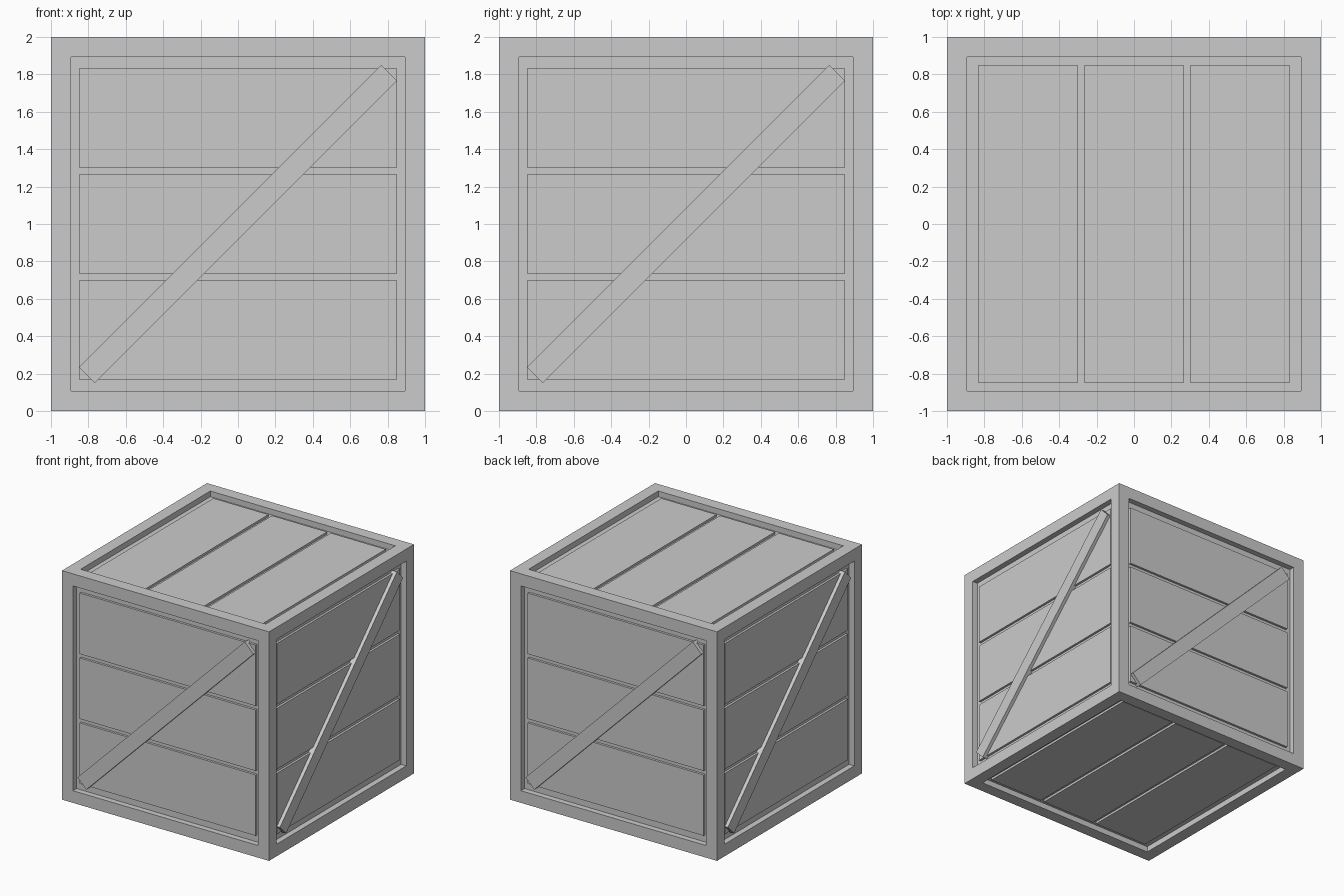
import bpy, bmesh
from math import pi, sqrt
from mathutils import Matrix, Vector

if "Cube" in bpy.data.objects:
    bpy.data.objects.remove(bpy.data.objects["Cube"])

HALF = 0.85        # half size of each framed opening
FLOOR = 0.95       # groove floor, measured from the crate centre
PLANK = 0.97       # plank surface
GAP = 0.035        # gap between planks
CENTRE = Matrix.Translation((0, 0, 1))


def finish(bm, name):
    mesh = bpy.data.meshes.new(name)
    bmesh.ops.recalc_face_normals(bm, faces=bm.faces)
    bm.to_mesh(mesh)
    bm.free()
    ob = bpy.data.objects.new(name, mesh)
    bpy.context.collection.objects.link(ob)
    return ob


def box(name, size, loc, turn, tilt=0.0):
    """Box placed on the front side of the crate, then turned to another side."""
    bm = bmesh.new()
    bmesh.ops.create_cube(bm, size=1)
    m = (CENTRE @ turn @ Matrix.Translation(loc) @ Matrix.Rotation(tilt, 4, 'Y')
         @ Matrix.Diagonal((*size, 1)))
    bm.transform(m)
    return finish(bm, name)


# Frame: cube with every side inset and pushed in
bm = bmesh.new()
bmesh.ops.create_cube(bm, size=2)
sides = bm.faces[:]
bmesh.ops.inset_individual(bm, faces=sides, thickness=0.15)
for f in sides:
    n = f.normal.copy()
    new = bmesh.ops.extrude_discrete_faces(bm, faces=[f])['faces'][0]
    bmesh.ops.translate(bm, verts=new.verts, vec=n * (FLOOR - 1))
bm.transform(CENTRE)
finish(bm, "crate_frame")

# Side orientations; top and bottom planks run along y
upright = Matrix.Rotation(pi / 2, 4, 'Y')
turns = {
    "front": Matrix.Identity(4),
    "right": Matrix.Rotation(pi / 2, 4, 'Z'),
    "back": Matrix.Rotation(pi, 4, 'Z'),
    "left": Matrix.Rotation(-pi / 2, 4, 'Z'),
    "top": Matrix.Rotation(-pi / 2, 4, 'X') @ upright,
    "bottom": Matrix.Rotation(pi / 2, 4, 'X') @ upright,
}

pitch = 2 * HALF / 3
for side, turn in turns.items():
    # Three planks per side
    for i in (-1, 0, 1):
        box(f"{side}_plank_{i + 2}", (2 * HALF, PLANK - FLOOR, pitch - GAP),
            Vector((0, -(PLANK + FLOOR) / 2, i * pitch)), turn)
    # Diagonal brace on the four upright sides
    if side not in ("top", "bottom"):
        width = 0.12
        length = 2 * (HALF * sqrt(2) - width / 2)
        box(f"{side}_brace", (length, 1 - FLOOR, width),
            Vector((0, -(1 + FLOOR) / 2, 0)), turn, -pi / 4)
